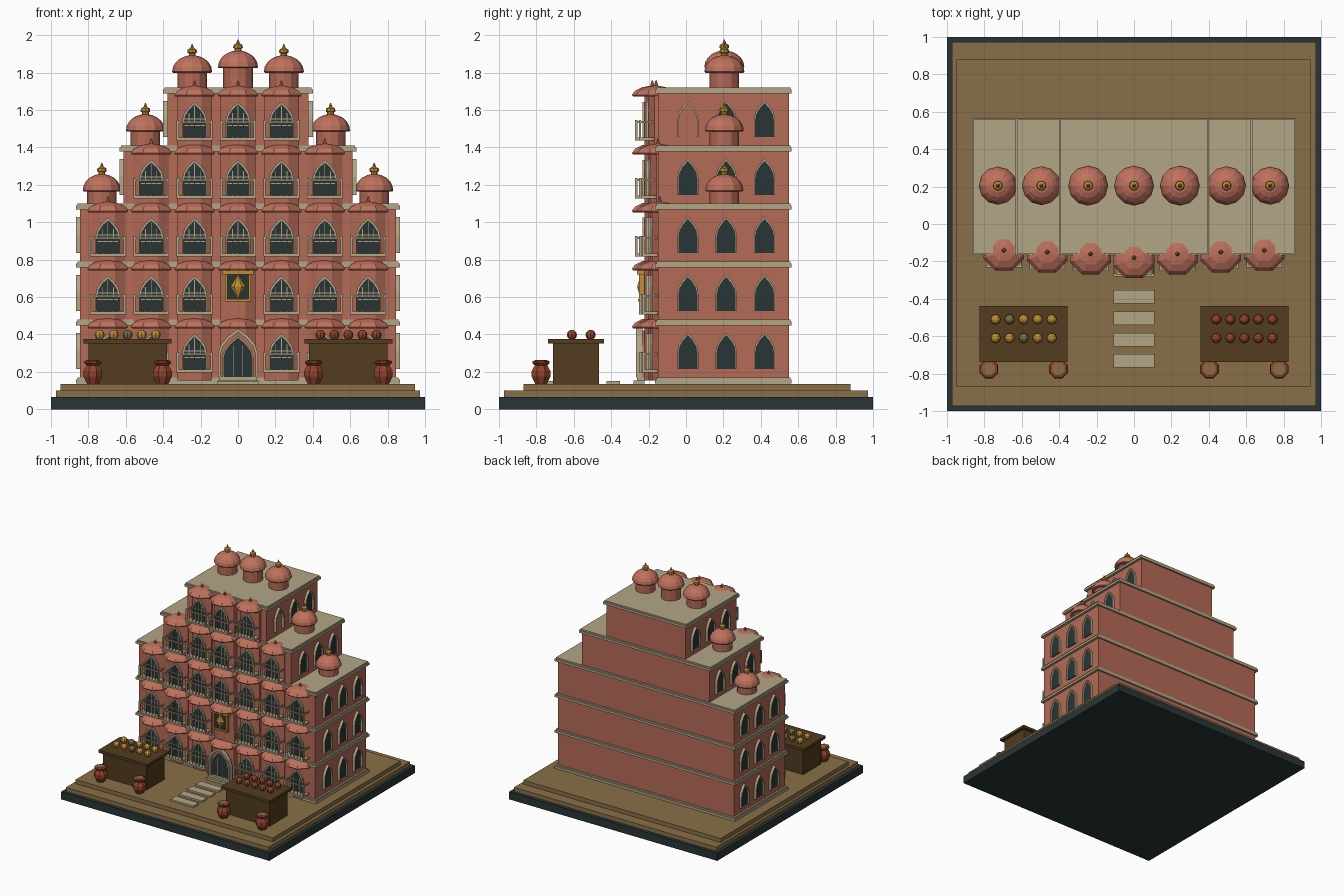
import bpy, bmesh, math
from mathutils import Matrix, Vector

cube = bpy.data.objects.get("Cube")
if cube:
    bpy.data.objects.remove(cube, do_unlink=True)


def material(name, rgb):
    m = bpy.data.materials.new(name)
    m.use_nodes = True
    m.diffuse_color = (*rgb, 1)
    m.node_tree.nodes["Principled BSDF"].inputs["Base Color"].default_value = (*rgb, 1)
    return m


WALL = material("terracotta wall", (.46, .145, .095))
DOME = material("pink dome", (.52, .165, .11))
STONE = material("pale stone", (.45, .38, .24))
SAND = material("sandy ground", (.25, .16, .065))
DARK = material("charcoal", (.022, .036, .037))
GOLD = material("gold", (.52, .27, .035))
WOOD = material("dark wood", (.085, .045, .014))
RUST = material("rust clay", (.28, .055, .025))
OLIVE = material("olive", (.2, .16, .06))

parts = {}


def part(name, mat):
    if name not in parts:
        parts[name] = (bmesh.new(), mat)
    return parts[name][0]


def box(bm, x0, x1, y0, y1, z0, z1, m=Matrix()):
    mid = Matrix.Translation(((x0 + x1) / 2, (y0 + y1) / 2, (z0 + z1) / 2))
    size = Matrix.Diagonal((x1 - x0, y1 - y0, z1 - z0, 1))
    bmesh.ops.create_cube(bm, size=1, matrix=m @ mid @ size)


def lathe(bm, profile, n, loc, squash=1, turn=0):
    """Closed solid of revolution from (radius, height) pairs."""
    rings = []
    for r, z in profile:
        ring = []
        for i in range(n):
            a = turn + i * math.tau / n
            ring.append(bm.verts.new(Vector(loc) + Vector((r * math.cos(a), squash * r * math.sin(a), z))))
        rings.append(ring)
    for low, high in zip(rings, rings[1:]):
        for i in range(n):
            j = (i + 1) % n
            bm.faces.new((low[i], low[j], high[j], high[i]))
    bm.faces.new(rings[0][::-1])
    bm.faces.new(rings[-1])


def arch(w, h, z=0):
    """Pointed arch outline, half width w and height h."""
    right = [(w, 0), (w, h * .5), (w * .86, h * .68), (w * .5, h * .85)]
    return [(u, z + v) for u, v in right + [(0, h)] + [(-u, v) for u, v in right[::-1]]]


def plate(bm, pts, m, depth):
    front = [bm.verts.new(m @ Vector((u, -depth, v))) for u, v in pts]
    back = [bm.verts.new(m @ Vector((u, 0, v))) for u, v in pts]
    bm.faces.new(front)
    bm.faces.new(back[::-1])
    for i in range(len(pts)):
        j = (i + 1) % len(pts)
        bm.faces.new((front[i], back[i], back[j], front[j]))


def frame(bm, outer, inner, m, depth):
    def ring(pts, d):
        return [bm.verts.new(m @ Vector((u, -d, v))) for u, v in pts]
    loops = [ring(outer, 0), ring(outer, depth), ring(inner, depth), ring(inner, 0)]
    for a, b in zip(loops, loops[1:]):
        for i in range(len(outer) - 1):
            bm.faces.new((a[i], a[i + 1], b[i + 1], b[i]))


def place(x, y, z, deg=0):
    return Matrix.Translation((x, y, z)) @ Matrix.Rotation(math.radians(deg), 4, 'Z')


def window(name, m, w, h, depth, pane=True):
    if pane:
        plate(part(name + "_panes", DARK), arch(w, h), m, .006)
    frame(part(name + "_frames", STONE), arch(w + .008, h + .014), arch(w, h), m, depth)


# Stepped plinth
box(part("base_slab", DARK), -1, 1, -1, 1, 0, .065)
box(part("ground_step", SAND), -.972, .972, -.972, .972, .065, .1)
box(part("ground_top", SAND), -.95, .945, -.87, .88, .1, .135)
for i in range(4):
    y = -.39 - i * .114
    box(part("path_slabs", STONE), -.11, .11, y - .036, y + .036, .135, .15)

# Storeys and cornices
PITCH, BOTTOM, BAY = .31, .155, .232
storeys = [(.845, 3), (.845, 3), (.845, 3), (.612, 2), (.378, 1)]
cornice = part("cornices", STONE)


def ledge(half, z):
    box(cornice, -half - .022, half + .022, -.165, .565, z - .016, z + .004)
    box(cornice, -half - .014, half + .014, -.158, .558, z + .004, z + .016)


ledge(.845, BOTTOM)
for level, (half, reach) in enumerate(storeys):
    z = BOTTOM + level * PITCH
    box(part("walls", WALL), -half, half, -.15, .55, z, z + PITCH)
    ledge(half, z + PITCH)
    # Side windows
    for side in (-1, 1):
        for y in (.01, .215, .42):
            open_pane = not (level == 4 and side == 1 and y < .1)
            window("side_window", place(side * half, y, z + .06, side * 90), .048, .18, .022, open_pane)
    # Projecting bays with canopies
    for k in range(-reach, reach + 1):
        x = k * BAY
        cy = -.155 + .01 * abs(k) - (.01 if k == 0 else 0)
        eighth = math.pi / 8
        lathe(part("bays", WALL), [(.102, 0), (.102, .3)], 8, (x, cy, z), .6, eighth)
        lathe(part("canopies", DOME), [(.112, .278), (.118, .286), (.1, .308), (.062, .326), (.012, .335), (.004, .362)],
              8, (x, cy - .015, z), 1, eighth)
        front = cy - .0565
        m = place(x, front, z)
        if k == 0 and level == 0:
            # Entrance
            m = place(0, front - .012, z + .015)
            plate(part("door_pane", DARK), arch(.075, .21), m, .006)
            frame(part("door_frame", STONE), arch(.106, .262), arch(.094, .242), m, .035)
            frame(part("door_frame", STONE), arch(.083, .222), arch(.075, .21), m, .02)
            plate(part("door_surround", WALL), arch(.1, .25), place(0, front, z + .015), .012)
            for s in range(2):
                box(part("door_steps", STONE), -.11 + s * .01, .11 - s * .01, front - .06 + s * .02, front,
                    z - .02 + s * .02, z + s * .02)
            for u in (-.025, .025):
                box(part("door_bars", STONE), u - .002, u + .002, -.01, 0, 0, .17, m)
            continue
        if k == 0 and level == 1:
            # Gilded shrine panel
            box(part("shrine_panel", DARK), -.06, .06, -.02, 0, .12, .265, m)
            gold = part("shrine_frame", GOLD)
            box(gold, -.082, .082, -.04, 0, .255, .28, m)
            box(gold, -.07, .07, -.035, 0, .112, .124, m)
            for s in (-1, 1):
                box(gold, s * .062 - .007, s * .062 + .007, -.03, 0, .12, .26, m)
            lathe(part("shrine_gem", GOLD), [(.003, -.062), (.04, 0), (.003, .062)], 6,
                  (x, front - .022, z + .19), .5)
            continue
        window("bay_window", m @ Matrix.Translation((0, 0, .05)), .058, .185, .012)
        bars = part("lattice", STONE)
        for u, h in ((-.03, .14), (0, .18), (.03, .14)):
            box(bars, u - .002, u + .002, -.01, 0, .05, .05 + h, m)
        for v in (.12, .155):
            box(bars, -.055, .055, -.01, 0, v, v + .004, m)
        # Balcony
        rail = part("balconies", STONE)
        box(rail, -.096, .096, -.05, .03, .042, .057, m)
        box(rail, -.096, .096, -.05, -.038, .135, .145, m)
        for s in (-1, 1):
            box(rail, s * .09 - .006, s * .09 + .006, -.05, -.038, .05, .152, m)
            box(rail, s * .09 - .005, s * .09 + .005, -.045, .03, .135, .145, m)
        for i in range(-2, 3):
            box(rail, i * .03 - .002, i * .03 + .002, -.046, -.042, .05, .14, m)

# Roof pavilions
pavilions = [(0, 1.72, .107, .11)]
for s in (-1, 1):
    pavilions += [(s * .245, 1.72, .107, .085), (s * .495, 1.41, .104, .08), (s * .728, 1.1, .102, .07)]
for x, z, r, drum in pavilions:
    loc = (x, .205, z)
    lathe(part("pavilion_drums", WALL), [(.079, -.01), (.079, drum)], 12, loc)
    top = [(r * math.cos(a), drum + .088 * math.sin(a)) for a in (0, .3, .6, .9, 1.2, 1.45)]
    lathe(part("pavilion_domes", DOME), [(r * .95, drum - .006)] + top, 12, loc)
    tip = drum + .08
    lathe(part("finials", GOLD), [(.018, tip), (.018, tip + .018), (.026, tip + .022), (.024, tip + .038),
                                  (.01, tip + .046), (.002, tip + .068)], 8, loc)

# Market stalls, goods and pots
for s in (-1, 1):
    cx = s * .59
    box(part("stall_bodies", WOOD), cx - .21, cx + .21, -.71, -.465, .135, .355)
    box(part("stall_tops", WOOD), cx - .235, cx + .235, -.738, -.438, .352, .375)
    for i in range(5):
        for j in range(2):
            if s > 0:
                bm = part("red_goods", RUST)
            elif (i, j) in ((1, 0), (2, 1)):
                bm = part("olive_goods", OLIVE)
            else:
                bm = part("gold_goods", GOLD)
            bmesh.ops.create_uvsphere(bm, u_segments=8, v_segments=6, radius=.027,
                                      matrix=place(cx + (i - 2) * .075, -.51 - j * .1, .398))
    for dx in (-.186, .186):
        loc = (cx + dx, -.775, .135)
        lathe(part("pots", RUST), [(.034, 0), (.054, .04), (.054, .07), (.036, .1), (.05, .112), (.05, .122), (.036, .126)],
              8, loc, 1, math.pi / 8)
        lathe(part("pot_fills", SAND), [(.035, .12), (.035, .128)], 8, loc, 1, math.pi / 8)

# Turn each collected part into an object
for name, (bm, mat) in parts.items():
    bmesh.ops.recalc_face_normals(bm, faces=bm.faces[:])
    mesh = bpy.data.meshes.new(name)
    bm.to_mesh(mesh)
    bm.free()
    mesh.materials.append(mat)
    bpy.context.scene.collection.objects.link(bpy.data.objects.new(name, mesh))
